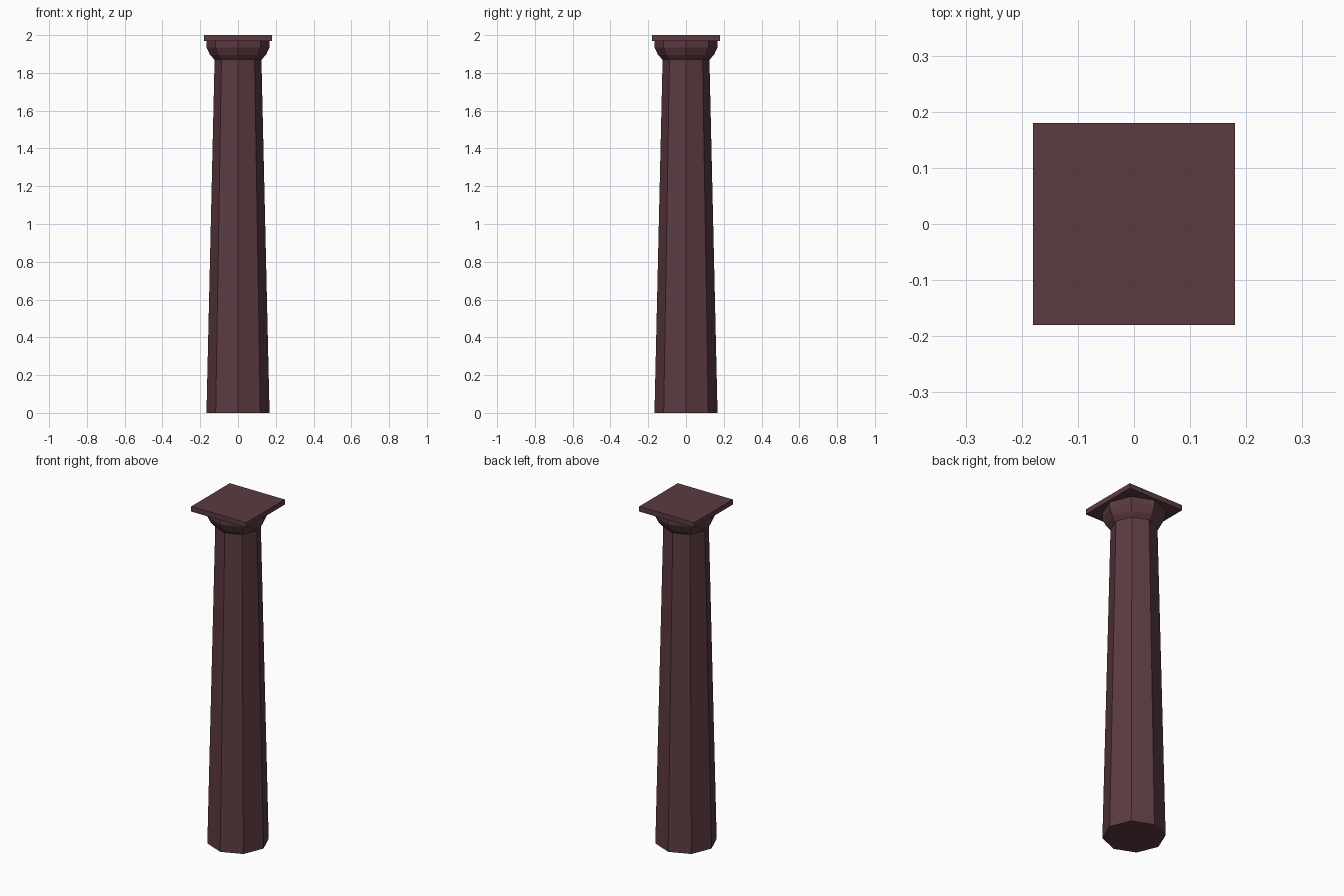
import bpy, bmesh, math

cube = bpy.data.objects.get("Cube")
if cube:
    bpy.data.objects.remove(cube, do_unlink=True)

# Single stone colour
stone = bpy.data.materials.new("dark_red_stone")
stone.use_nodes = True
colour = (0.105, 0.043, 0.052, 1)
stone.diffuse_color = colour
stone.node_tree.nodes["Principled BSDF"].inputs["Base Color"].default_value = colour


def prism(name, profile, sides, turn=0.0):
    """Stack regular polygons given as (radius, height), closed at both ends."""
    bm = bmesh.new()
    rings = []
    for r, z in profile:
        angles = [turn + math.tau * i / sides for i in range(sides)]
        rings.append([bm.verts.new((r * math.cos(a), r * math.sin(a), z)) for a in angles])
    for low, high in zip(rings, rings[1:]):
        for i in range(sides):
            j = (i + 1) % sides
            bm.faces.new((low[i], low[j], high[j], high[i]))
    bm.faces.new(rings[0][::-1])
    bm.faces.new(rings[-1])
    mesh = bpy.data.meshes.new(name)
    bm.to_mesh(mesh)
    bm.free()
    mesh.materials.append(stone)
    obj = bpy.data.objects.new(name, mesh)
    bpy.context.collection.objects.link(obj)
    return obj


# Tapered octagonal shaft
prism("shaft", [(0.167, 0), (0.124, 1.87)], 8)

# Flared octagonal capital
prism("capital", [(0.124, 1.87), (0.148, 1.895), (0.167, 1.935), (0.167, 1.97)], 8)

# Square slab on top
prism("top_slab", [(0.18 * math.sqrt(2), 1.97), (0.18 * math.sqrt(2), 2.0)], 4, math.pi / 4)
